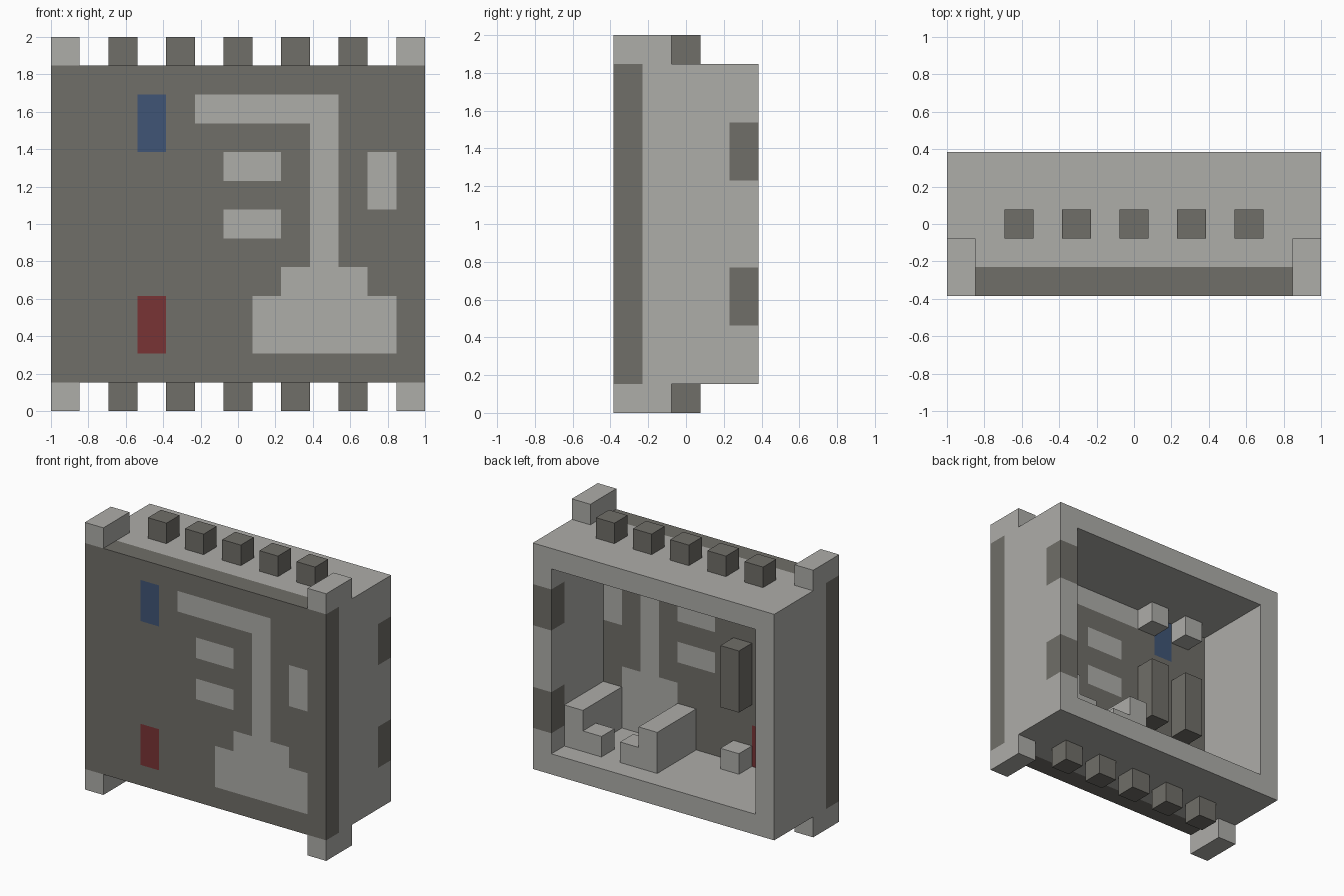
import bpy
import bmesh
from mathutils import Vector

if "Cube" in bpy.data.objects:
    bpy.data.objects.remove(bpy.data.objects["Cube"], do_unlink=True)

# All parts sit on a lattice of 13 x 5 x 13 cells
CELL = 2 / 13
ORIGIN = Vector((-1, -2.5 * CELL, 0))


def material(name, rgb):
    m = bpy.data.materials.new(name)
    m.use_nodes = True
    m.diffuse_color = (*rgb, 1)
    bsdf = m.node_tree.nodes["Principled BSDF"]
    bsdf.inputs["Base Color"].default_value = (*rgb, 1)
    bsdf.inputs["Roughness"].default_value = 0.8
    return m


DARK = material("dark_grey", (0.162, 0.156, 0.138))
LIGHT = material("light_grey", (0.423, 0.418, 0.397))
BLUE = material("blue", (0.051, 0.091, 0.181))
RED = material("red", (0.191, 0.033, 0.036))


def box(name, lo, hi, mats, cuts=(), paint=None):
    """Box between two lattice corners; cuts are (axis, position) planes,
    paint gives a material index from a face centre in cells."""
    lo, hi = Vector(lo), Vector(hi)
    bm = bmesh.new()
    bmesh.ops.create_cube(bm, size=1)
    for v in bm.verts:
        v.co = (lo + hi) / 2 + v.co * (hi - lo)
    for axis, pos in cuts:
        co, no = Vector(), Vector()
        co[axis], no[axis] = pos, 1
        bmesh.ops.bisect_plane(bm, geom=bm.verts[:] + bm.edges[:] + bm.faces[:],
                               plane_co=co, plane_no=no)
    if paint:
        for f in bm.faces:
            f.material_index = paint(f.calc_center_median())
    for v in bm.verts:
        v.co = ORIGIN + v.co * CELL
    mesh = bpy.data.meshes.new(name)
    bm.to_mesh(mesh)
    bm.free()
    for m in mats:
        mesh.materials.append(m)
    ob = bpy.data.objects.new(name, mesh)
    bpy.context.collection.objects.link(ob)
    return ob


# Front plate: inlaid rectangles (x0, x1, z0, z1, material index)
INLAYS = [
    (5, 10, 10, 11, 1),   # top bar
    (9, 10, 5, 10, 1),    # stem
    (8, 11, 4, 5, 1),     # step
    (7, 12, 2, 4, 1),     # foot
    (6, 8, 8, 9, 1),      # upper dash
    (6, 8, 6, 7, 1),      # lower dash
    (11, 12, 7, 9, 1),    # side tile
    (3, 4, 9, 11, 2),     # blue tile
    (3, 4, 2, 4, 3),      # red tile
]


def plate_paint(c):
    for x0, x1, z0, z1, index in INLAYS:
        if x0 < c.x < x1 and z0 < c.z < z1:
            return index
    return 0


plate_cuts = [(0, i) for i in range(1, 13)] + [(2, k) for k in range(2, 12)]
box("front_plate", (0, 0, 1), (13, 1, 12), [DARK, LIGHT, BLUE, RED],
    plate_cuts, plate_paint)

# Housing walls, open at the back; the left wall has two dark corner blocks
box("top_wall", (0, 1, 11), (13, 5, 12), [LIGHT])
box("bottom_wall", (0, 1, 1), (13, 5, 2), [LIGHT])
box("right_wall", (0, 1, 2), (1, 5, 11), [LIGHT])
box("left_wall", (12, 1, 2), (13, 5, 11), [LIGHT, DARK],
    [(1, 4)] + [(2, k) for k in (3, 5, 8, 10)],
    lambda c: int(c.y > 4 and (3 < c.z < 5 or 8 < c.z < 10)))

# Corner tabs and rows of pegs, above and below
for level, z in (("bottom", 0), ("top", 12)):
    for side, x in (("right", 0), ("left", 12)):
        box(f"{level}_{side}_tab", (x, 0, z), (x + 1, 2, z + 1), [LIGHT])
    for n, x in enumerate(range(2, 11, 2), 1):
        box(f"{level}_peg_{n}", (x, 2, z), (x + 1, 3, z + 1), [DARK])

# Inside: posts and small blocks flanking the coloured tiles
for side, x in (("outer", 2), ("inner", 4)):
    box(f"{side}_post", (x, 1, 5), (x + 1, 2, 8), [DARK])
    box(f"{side}_floor_block", (x, 1, 2), (x + 1, 2, 3), [LIGHT])
    box(f"{side}_ceiling_block", (x, 1, 10), (x + 1, 2, 11), [LIGHT])

# Inside: pair of rails with feet turned towards each other
for side, rail_x, foot_x in (("right", 7, 8), ("left", 11, 10)):
    box(f"{side}_rail", (rail_x, 1, 2), (rail_x + 1, 4, 4), [LIGHT])
    box(f"{side}_rail_foot", (foot_x, 3, 2), (foot_x + 1, 4, 3), [LIGHT])
